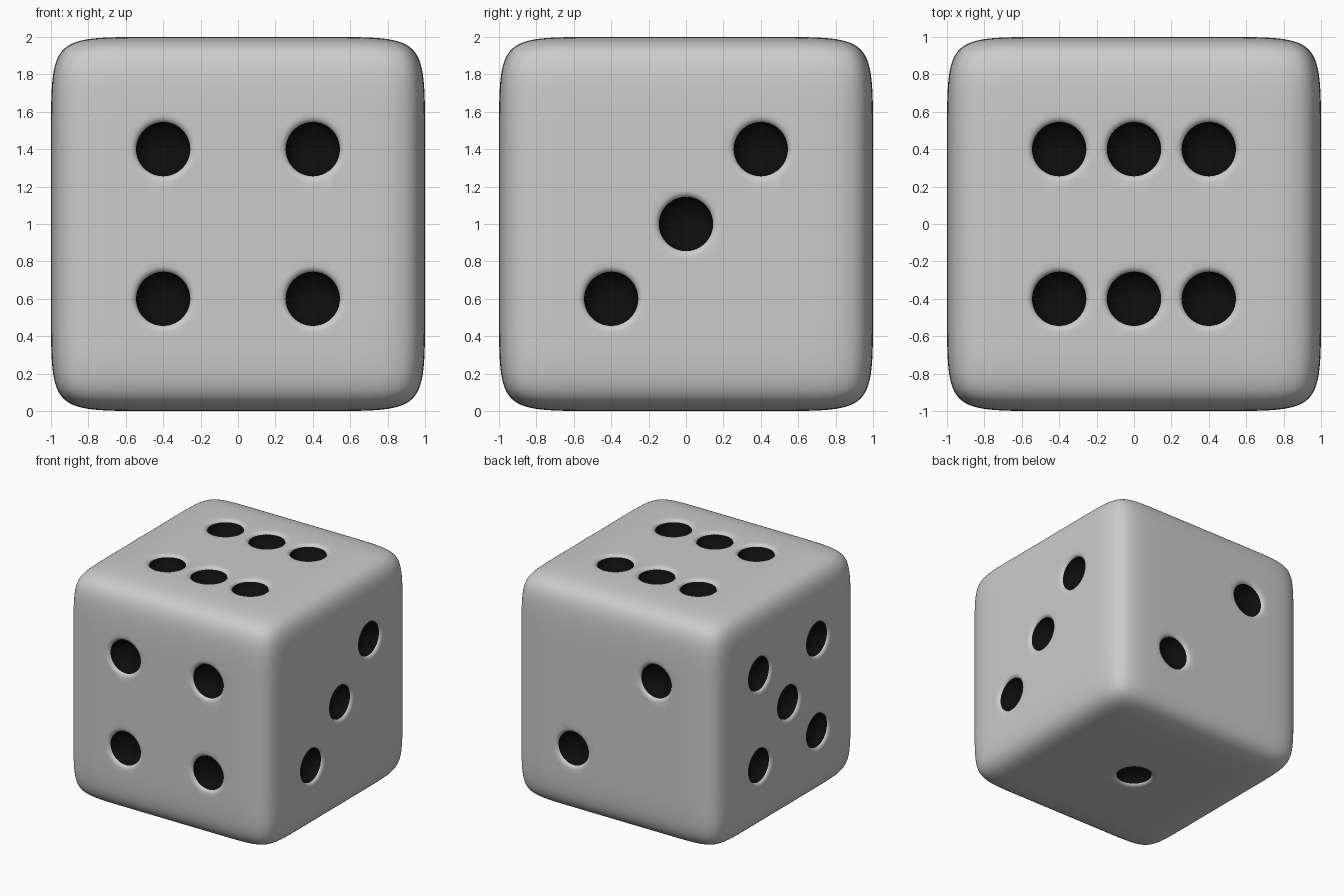
import bpy, bmesh, math
from mathutils import Vector, Matrix

if "Cube" in bpy.data.objects:
    bpy.data.objects.remove(bpy.data.objects["Cube"])

black = bpy.data.materials.new("pip_black")
black.diffuse_color = (0.004, 0.004, 0.004, 1)
black.use_nodes = True
black.node_tree.nodes["Principled BSDF"].inputs["Base Color"].default_value = black.diffuse_color


def make_object(name, bm):
    mesh = bpy.data.meshes.new(name)
    bm.to_mesh(mesh)
    bm.free()
    mesh.materials.append(None)
    mesh.materials.append(black)
    obj = bpy.data.objects.new(name, mesh)
    bpy.context.collection.objects.link(obj)
    return obj


# Body: cube with support loops near each edge, softened by subdivision
D = 0.4
bm = bmesh.new()
bmesh.ops.create_cube(bm, size=2)
for axis in range(3):
    for s in (-1, 1):
        n = Vector((0, 0, 0))
        n[axis] = 1
        bmesh.ops.bisect_plane(bm, geom=bm.verts[:] + bm.edges[:] + bm.faces[:],
                               plane_co=n * s * (1 - D), plane_no=n)
bmesh.ops.translate(bm, vec=(0, 0, 1), verts=bm.verts)
die = make_object("die", bm)
sub = die.modifiers.new("round", 'SUBSURF')
sub.levels = sub.render_levels = 4

# Pips per face: outward normal, image right, image up, positions
P = 0.4
diag = [(-P, -P), (P, P)]
four = [(x, y) for x in (-P, P) for y in (-P, P)]
X, Y, Z = Vector((1, 0, 0)), Vector((0, 1, 0)), Vector((0, 0, 1))
faces = [
    (-Y, X, Z, four),
    (X, Y, Z, diag + [(0, 0)]),
    (Z, X, Y, four + [(0, -P), (0, P)]),
    (Y, -X, Z, diag),
    (-X, -Y, Z, four + [(0, 0)]),
    (-Z, X, -Y, [(0, 0)]),
]

# Dent profile (radius, height): soft grey lip, then a black bowl
lip = [(0.19, 0.06), (0.18, 0.001), (0.165, -0.003), (0.153, -0.009), (0.145, -0.02)]
R, DEPTH, STEPS, SEG = 0.145, 0.11, 6, 40
bowl = [(R * math.cos(a), -0.02 - (DEPTH - 0.02) * math.sin(a))
        for a in (math.pi / 2 * i / STEPS for i in range(1, STEPS))]
profile = lip + bowl


def add_dent(bm, mat):
    rings = [[bm.verts.new(mat @ Vector((r * math.cos(2 * math.pi * k / SEG),
                                         r * math.sin(2 * math.pi * k / SEG), h)))
              for k in range(SEG)] for r, h in profile]
    bm.faces.new(rings[0])
    tip = bm.verts.new(mat @ Vector((0, 0, -DEPTH)))
    for i in range(len(rings)):
        for k in range(SEG):
            j = (k + 1) % SEG
            if i + 1 < len(rings):
                f = bm.faces.new((rings[i][k], rings[i + 1][k], rings[i + 1][j], rings[i][j]))
            else:
                f = bm.faces.new((rings[i][k], tip, rings[i][j]))
            f.material_index = 1 if i >= len(lip) - 1 else 0


bm = bmesh.new()
for n, right, up, spots in faces:
    rot = Matrix((right, up, n)).transposed()
    for u, v in spots:
        add_dent(bm, Matrix.Translation(Z + n + right * u + up * v) @ rot.to_4x4())
bmesh.ops.recalc_face_normals(bm, faces=bm.faces)
cutter = make_object("pip_cutter", bm)
cutter.hide_render = True

# Carve the pips and bake the result
cut = die.modifiers.new("pips", 'BOOLEAN')
cut.operation = 'DIFFERENCE'
cut.solver = 'EXACT'
cut.object = cutter
bpy.context.view_layer.objects.active = die
die.select_set(True)
for name in ("round", "pips"):
    bpy.ops.object.modifier_apply(modifier=name)
bpy.data.objects.remove(cutter)
bpy.ops.object.shade_smooth_by_angle(angle=math.radians(35))
